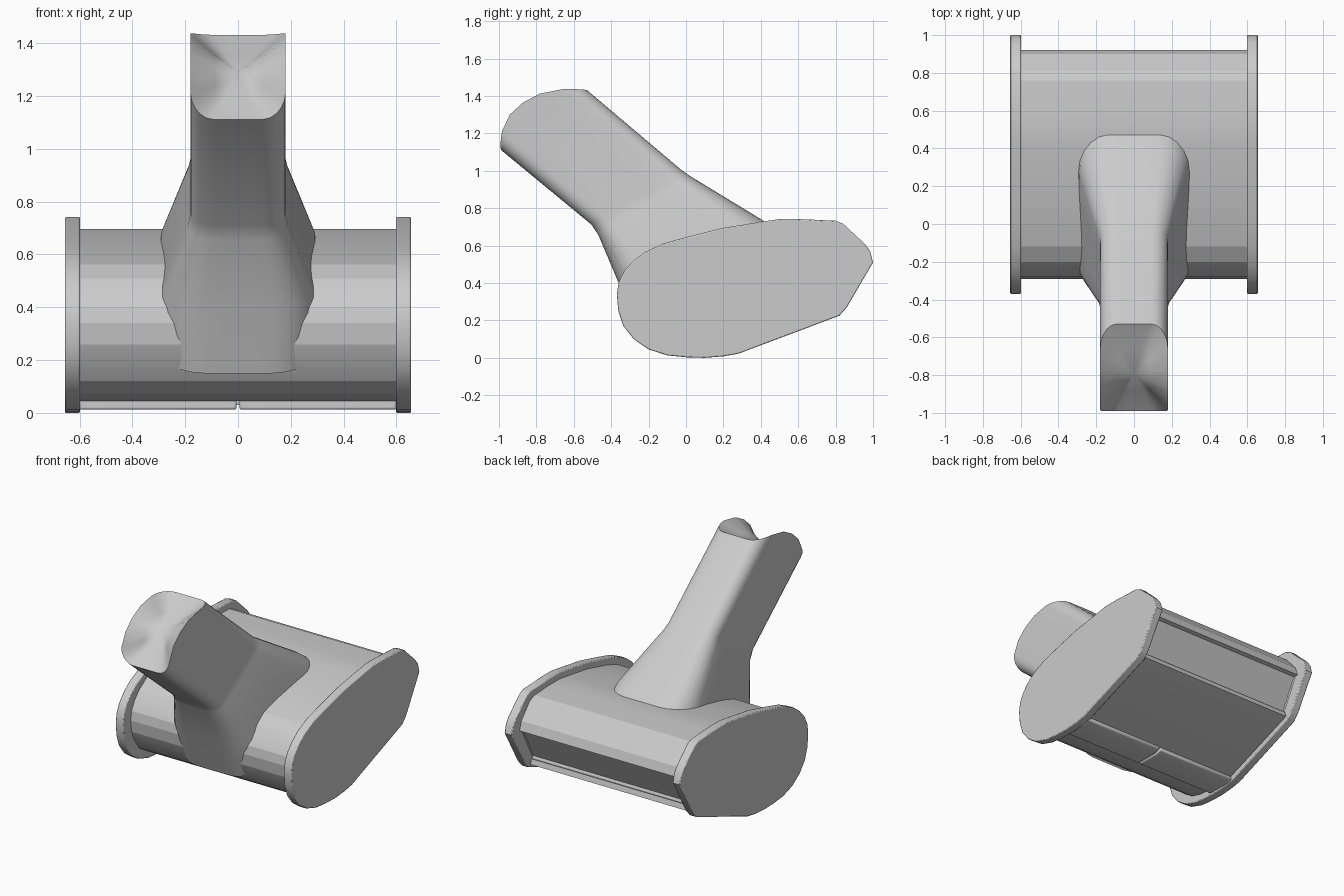
import bpy, bmesh, math
from mathutils import Vector

if "Cube" in bpy.data.objects:
    bpy.data.objects.remove(bpy.data.objects["Cube"])


def finish(name, bm, angle=30, bevel=0):
    bmesh.ops.recalc_face_normals(bm, faces=bm.faces[:])
    me = bpy.data.meshes.new(name)
    bm.to_mesh(me)
    bm.free()
    ob = bpy.data.objects.new(name, me)
    bpy.context.collection.objects.link(ob)
    if bevel:
        m = ob.modifiers.new("bevel", "BEVEL")
        m.width, m.segments, m.limit_method = bevel, 2, "ANGLE"
        m.angle_limit = math.radians(60)
    bpy.ops.object.select_all(action="DESELECT")
    ob.select_set(True)
    bpy.context.view_layer.objects.active = ob
    bpy.ops.object.shade_smooth_by_angle(angle=math.radians(angle))
    return ob


def prism(profile, x0, x1):
    """Extrude a (y, z) profile along x."""
    bm = bmesh.new()
    a = [bm.verts.new((x0, y, z)) for y, z in profile]
    b = [bm.verts.new((x1, y, z)) for y, z in profile]
    bm.faces.new(a)
    bm.faces.new(b[::-1])
    n = len(a)
    for i in range(n):
        bm.faces.new((a[i], b[i], b[(i + 1) % n], a[(i + 1) % n]))
    bmesh.ops.recalc_face_normals(bm, faces=bm.faces[:])
    return bm


# Main housing, with a recessed panel on its lower back face
body = [(-.29, .34), (-.28, .26), (-.25, .19), (-.2, .12), (-.13, .075), (-.05, .052),
        (.05, .045), (.2, .05), (.28, .07), (.79, .265), (.92, .51), (.9, .57),
        (.81, .67), (.76, .69), (.6, .697), (.5, .697), (.42, .687), (.2, .652),
        (0, .602), (-.12, .562), (-.2, .51), (-.25, .455), (-.28, .4)]
bm = prism(body, -.61, .61)
panel = [f for f in bm.faces if f.normal.y > .8 and f.normal.z < -.3]
bmesh.ops.inset_region(bm, faces=panel, thickness=.025, depth=0)
bmesh.ops.translate(bm, verts=list({v for f in panel for v in f.verts}), vec=(0, -.02, .01))
finish("housing", bm, 14)

# End caps
cap = [(-.37, .34), (-.362, .25), (-.335, .17), (-.28, .1), (-.2, .045), (-.1, .013),
       (0, .003), (.1, 0), (.2, .008), (.28, .022), (.82, .225), (.86, .27), (1, .51),
       (.985, .57), (.955, .61), (.84, .717), (.8, .733), (.6, .742), (.5, .742),
       (.42, .73), (.2, .695), (0, .645), (-.12, .612), (-.22, .565), (-.28, .52),
       (-.33, .465), (-.36, .405)]
for side, name in ((-1, "left_end_cap"), (1, "right_end_cap")):
    finish(name, prism(cap, side * .598, side * .656), 30, .006)

# Sole plate under the slope and two floor strips with a gap in the middle
sole = [(.2, .03), (.28, .048), (.815, .245), (.805, .28), (.3, .1), (.2, .07)]
finish("sole_plate", prism(sole, -.59, .59), 20)
strip = [(.05, .012), (.22, .012), (.26, .025), (.26, .08), (.05, .06)]
for side, name in ((-1, "left_floor_strip"), (1, "right_floor_strip")):
    finish(name, prism(strip, side * .005, side * .6), 30, .008)


# Neck: loft of rounded rectangles, finished with a saddle-shaped end
def rounded_rect(top, bottom, w, r, steps=5):
    """Return (point, u) pairs; u runs -1 at the top to 1 at the bottom."""
    t, b = Vector((0, *top)), Vector((0, *bottom))
    mid, half = (t + b) / 2, (b - t) / 2
    h = half.length
    pts = []
    for q, (sx, su) in enumerate(((1, 1), (-1, 1), (-1, -1), (1, -1))):
        for k in range(steps + 1):
            a = math.pi / 2 * (q + k / steps)
            x = sx * (w - r) + r * math.cos(a)
            u = (su * (h - r) + r * math.sin(a)) / h
            pts.append((mid + half * u + Vector((x, 0, 0)), u))
        if q in (1, 3):
            continue
    # subdivide the long straight sides so the end can curve
    out = []
    for i, (p, u) in enumerate(pts):
        out.append((p, u))
        if i % (steps + 1) == steps:
            p2, u2 = pts[(i + 1) % len(pts)]
            for f in (.25, .5, .75):
                out.append((p.lerp(p2, f), u + (u2 - u) * f))
    return out


sections = [((.50, .675), (-.26, .15), .30, .17), ((.40, .742), (-.36, .40), .292, .15),
            ((.02, .973), (-.468, .655), .19, .09), ((-.025, 1.005), (-.505, .712), .18, .08),
            ((-.53, 1.432), (-.99, 1.112), .18, .085)]
axis = Vector((0, -.77, .64))
bm = bmesh.new()
rings = []
for i, s in enumerate(sections):
    pts = rounded_rect(*s)
    if i == len(sections) - 1:
        pts = [(p + axis * .145 * (1 - min(1, abs(u)) ** 2.3), u) for p, u in pts]
    rings.append([bm.verts.new(p) for p, u in pts])
centre = Vector((0, -.81, 1.305))
rings.append([bm.verts.new(v.co.lerp(centre, .5) - axis * .02) for v in rings[-1]])
n = len(rings[0])
for a, b in zip(rings, rings[1:]):
    for i in range(n):
        bm.faces.new((a[i], a[(i + 1) % n], b[(i + 1) % n], b[i]))
c = bm.verts.new(centre - axis * .02)
for i in range(n):
    bm.faces.new((rings[-1][i], rings[-1][(i + 1) % n], c))
bm.faces.new(rings[0][::-1])
finish("neck", bm, 35)
